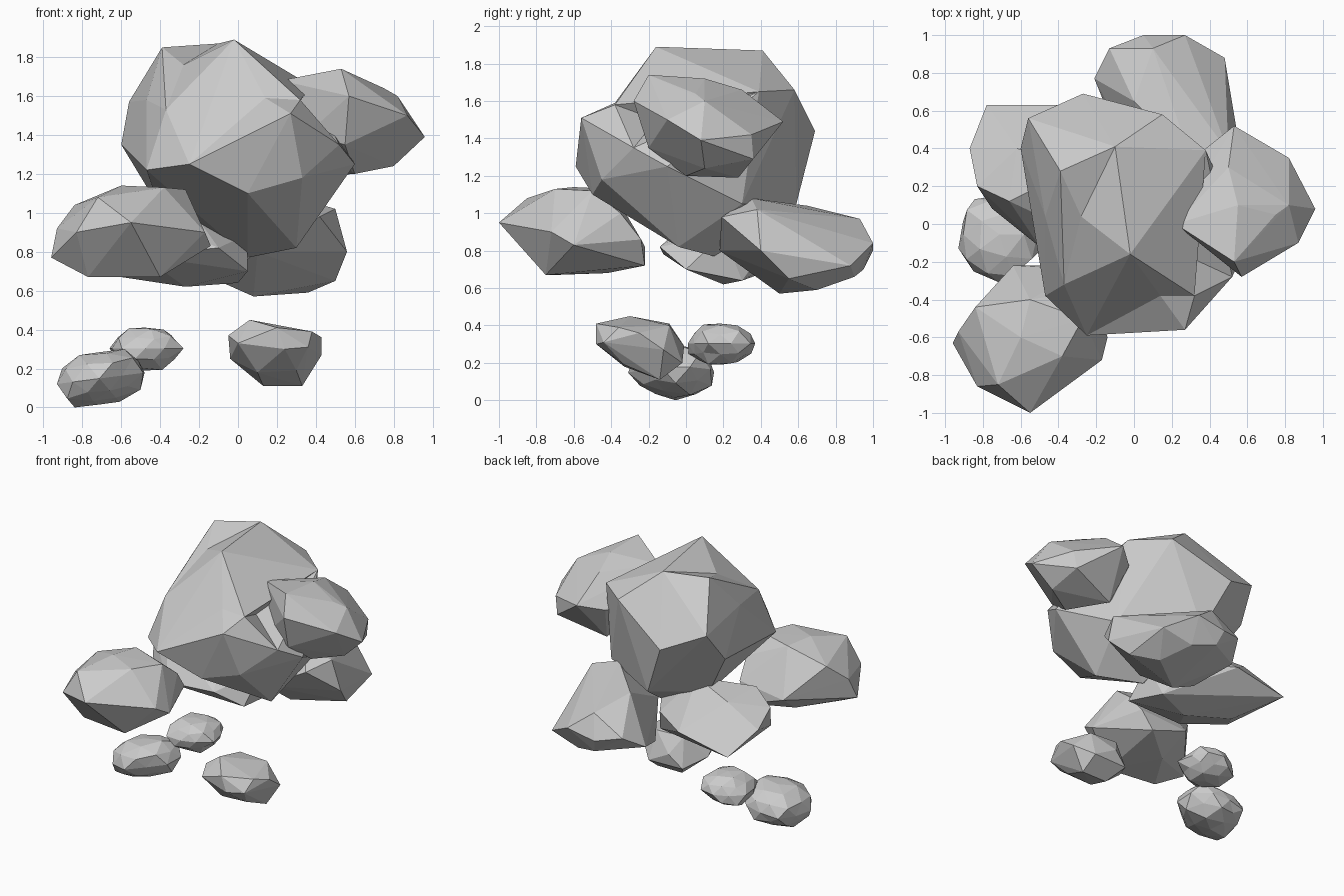
import bpy
import bmesh
import random
from mathutils import Vector
from mathutils.bvhtree import BVHTree

default_cube = bpy.data.objects.get("Cube")
if default_cube:
    bpy.data.objects.remove(default_cube, do_unlink=True)

# One plain stone colour for every rock
stone = bpy.data.materials.new("stone_grey")
stone.use_nodes = True
stone_colour = (0.6, 0.6, 0.6, 1)
stone.diffuse_color = stone_colour
stone.node_tree.nodes["Principled BSDF"].inputs["Base Color"].default_value = stone_colour


def finish(name, mesh_builder):
    """Turn a bmesh into a flat shaded stone object with a centred origin."""
    bmesh.ops.recalc_face_normals(mesh_builder, faces=mesh_builder.faces[:])
    centre = sum((v.co for v in mesh_builder.verts), Vector()) / len(mesh_builder.verts)
    bmesh.ops.translate(mesh_builder, verts=mesh_builder.verts[:], vec=-centre)
    mesh = bpy.data.meshes.new(name)
    mesh_builder.to_mesh(mesh)
    mesh_builder.free()
    mesh.materials.append(stone)
    rock = bpy.data.objects.new(name, mesh)
    rock.location = centre
    bpy.context.collection.objects.link(rock)
    return rock


def sag_edge(builder, edge, point):
    """Break a ridge in the middle and pull the new corner to a point."""
    middle = bmesh.utils.edge_split(edge, edge.verts[0], 0.5)[1]
    for face in list(middle.link_faces):
        for vert in face.verts:
            if vert != middle and not builder.edges.get((middle, vert)):
                bmesh.utils.face_split(face, middle, vert)
                break
    middle.co = point


def boulder(name, corners, sags=(), dents=()):
    """Chiselled rock: the hull of its corners (hundredths), with sagging ridges and chips."""
    builder = bmesh.new()
    verts = [builder.verts.new(Vector(corner) / 100) for corner in corners]
    hull = bmesh.ops.convex_hull(builder, input=builder.verts[:])
    inside = [g for g in hull["geom_interior"] if isinstance(g, bmesh.types.BMVert)]
    bmesh.ops.delete(builder, geom=inside, context="VERTS")
    for first, second, point in sags:
        edge = builder.edges.get((verts[first], verts[second]))
        if edge:
            sag_edge(builder, edge, Vector(point) / 100)
    for dent in dents:
        point = Vector(dent) / 100
        builder.faces.index_update()
        builder.faces.ensure_lookup_table()
        nearest = BVHTree.FromBMesh(builder).find_nearest(point)[2]
        chip = bmesh.ops.poke(builder, faces=[builder.faces[nearest]])
        chip["verts"][0].co = point
    return finish(name, builder)


def pebble(name, low, high, lean, seed):
    """Rough rock: a jittered, leaning icosphere fitted to a box in hundredths."""
    dice = random.Random(seed)
    builder = bmesh.new()
    bmesh.ops.create_icosphere(builder, subdivisions=2, radius=1)
    for vert in builder.verts:
        vert.co *= dice.uniform(0.84, 1.1)
        vert.co.z += lean * vert.co.x
    for axis in range(3):
        values = [v.co[axis] for v in builder.verts]
        start, span = min(values), max(values) - min(values)
        for vert in builder.verts:
            part = (vert.co[axis] - start) / span
            vert.co[axis] = (low[axis] + part * (high[axis] - low[axis])) / 100
    return finish(name, builder)


# Large central boulder with a ridged top, chipped sides and a tapering underside
boulder("central_boulder", [
    (-2, -16, 189), (-39, 28, 185), (-10, 41, 187), (27, -56, 151), (32, -38, 158),
    (-25, -59, 125), (-47, -38, 122), (-37, -32, 153), (-47, 4, 158), (-56, 56, 157),
    (-60, 40, 135), (-27, 69, 144), (15, 58, 166), (38, 39, 165), (60, -10, 125),
    (52, -28, 135), (33, -45, 118), (5, -50, 110), (30, -4, 82), (5, 15, 77),
    (-40, 30, 102), (-10, 59, 105), (40, 30, 105),
], sags=[(0, 1, (-28, 4, 176)), (0, 3, (14, -38, 159))], dents=[(26, -16, 150)])

# Boulders gathered around it
boulder("front_right_boulder", [
    (-96, -63, 77), (-93, -57, 92), (-84, -44, 104), (-64, -22, 82), (-60, -60, 114),
    (-27, -50, 112), (-14, -60, 83), (-17, -72, 90), (-55, -100, 95), (-83, -86, 90),
    (-77, -70, 67), (-40, -75, 67), (-35, -22, 72), (-27, -24, 86), (-25, -35, 100),
    (-72, -85, 108), (-38, -70, 113), (-55, -40, 113), (-60, -42, 68),
])
boulder("upper_left_boulder", [
    (22, 0, 168), (24, 20, 145), (53, -20, 174), (57, -28, 160), (35, -10, 140),
    (55, -20, 135), (87, -10, 150), (96, 8, 139), (82, 10, 160), (82, 35, 142),
    (53, 52, 149), (50, 30, 166), (38, 40, 145), (80, 10, 124), (45, 28, 119),
    (60, 0, 120), (80, 36, 129), (75, 5, 164), (55, 10, 172),
])
boulder("back_boulder", [
    (50, 38, 102), (56, 40, 80), (50, 55, 65), (36, 70, 59), (8, 50, 57),
    (-10, 50, 65), (-21, 77, 74), (-13, 93, 84), (5, 100, 80), (8, 95, 70),
    (27, 100, 84), (48, 88, 72), (10, 93, 97), (30, 35, 108), (0, 65, 104),
    (10, 18, 80), (42, 19, 98), (25, 90, 66),
])
boulder("back_right_boulder", [
    (-87, 40, 90), (-78, 63, 76), (-38, 63, 84), (-83, 20, 98), (-75, 8, 78),
    (-50, -12, 78), (-27, 20, 62), (0, 30, 64), (5, 20, 89), (5, 0, 70),
    (-10, -14, 82), (-62, 40, 104), (-66, 12, 106), (-30, 30, 110), (-10, 45, 85),
    (-60, 30, 67),
])

# Small stones floating underneath
boulder("front_left_stone", [
    (-5, -30, 37), (-4, -20, 25), (6, -30, 45), (20, -48, 41), (24, -48, 30),
    (38, -36, 39), (43, -25, 36), (43, -12, 27), (30, -9, 40), (8, -9, 41),
    (15, -1, 29), (32, -2, 20), (13, -14, 11), (33, -14, 11), (10, -33, 18),
    (30, -33, 19), (5, -3, 20), (0, -42, 33), (36, -44, 31),
])
pebble("low_right_stone", (-93, -31, 0), (-48, 15, 30), 0.2, 4)
pebble("back_right_stone", (-66, 1, 19), (-28, 37, 41), 0.0, 7)
